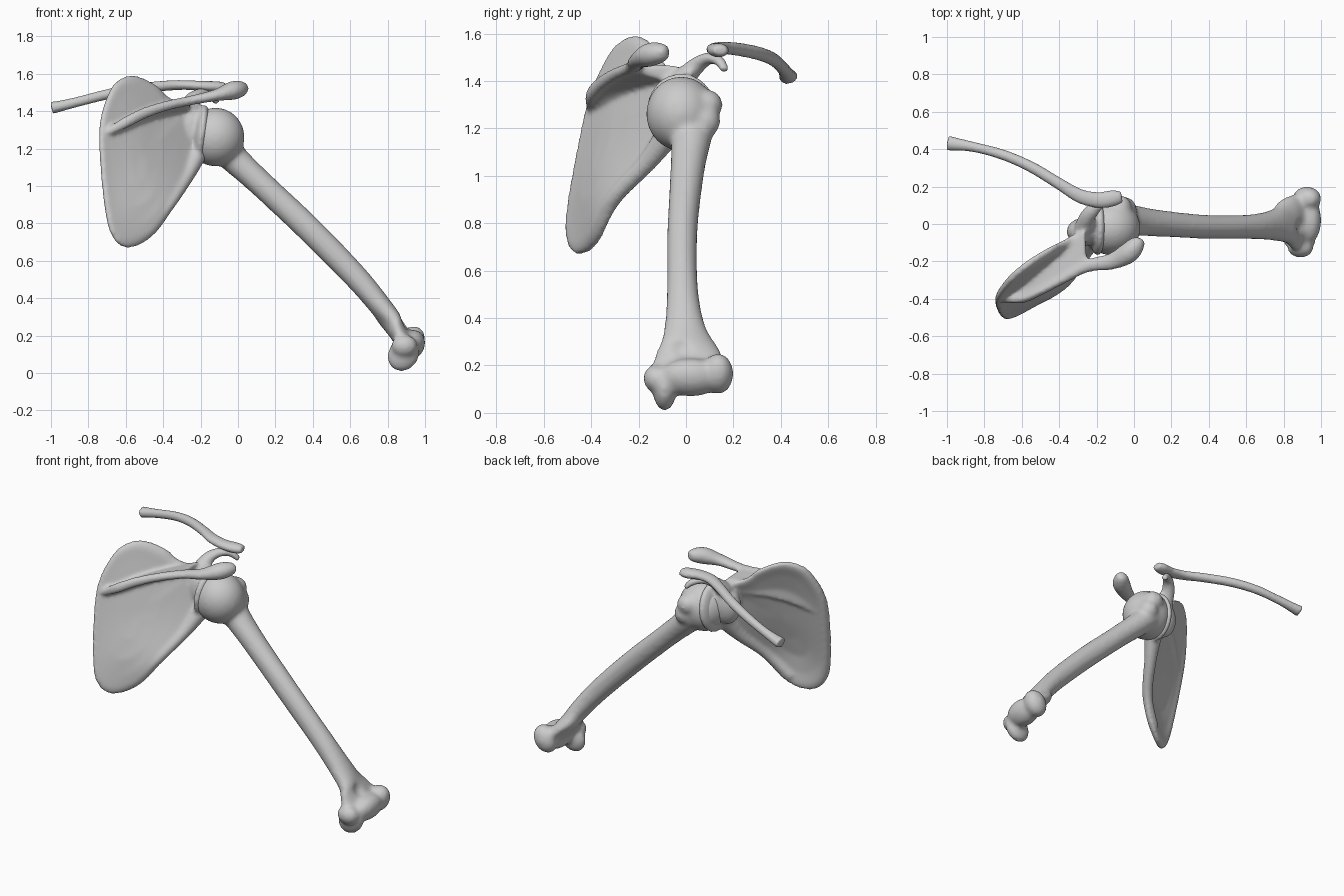
import bpy, bmesh
from math import cos, sin, pi, exp
from mathutils import Vector, Matrix

if "Cube" in bpy.data.objects:
    bpy.data.objects.remove(bpy.data.objects["Cube"])


def spline(pts, n, closed=False):
    """Catmull-Rom through tuples of any length."""
    out, c = [], len(pts)
    at = lambda i: Vector(pts[i % c] if closed else pts[max(0, min(c - 1, i))])
    for i in range(c if closed else c - 1):
        a, b, d, e = at(i - 1), at(i), at(i + 1), at(i + 2)
        for k in range(n):
            t = k / n
            out.append(0.5 * (2 * b + (d - a) * t + (2 * a - 5 * b + 4 * d - e) * t * t
                              + (3 * b - a - 3 * d + e) * t ** 3))
    if not closed:
        out.append(at(c - 1))
    return out


def loft(bm, rings):
    vs = [[bm.verts.new(p) for p in r] for r in rings]
    m = len(vs[0])
    for a, b in zip(vs, vs[1:]):
        for i in range(m):
            j = (i + 1) % m
            bm.faces.new((a[i], a[j], b[j], b[i]))
    bm.faces.new(vs[0][::-1])
    bm.faces.new(vs[-1])


def tube(bm, pts, seg=24):
    """Elliptical tube; each point is x, y, z, side radius, upright radius."""
    s = spline(pts, 6)
    pos = [Vector(p[:3]) for p in s]
    rings = []
    for i, p in enumerate(pos):
        t = (pos[min(i + 1, len(pos) - 1)] - pos[max(i - 1, 0)]).normalized()
        u = t.cross(Vector((0, 0, 1))).normalized()
        v = u.cross(t)
        rings.append([p + u * s[i][3] * cos(2 * pi * k / seg) + v * s[i][4] * sin(2 * pi * k / seg)
                      for k in range(seg)])
    loft(bm, rings)


def ball(bm, c, r, turn=0):
    m = Matrix.Translation(c) @ Matrix.Rotation(turn, 4, 'Y') @ Matrix.Diagonal((*r, 1))
    bmesh.ops.create_uvsphere(bm, u_segments=32, v_segments=20, radius=1, matrix=m)


def make(name, bm):
    bmesh.ops.recalc_face_normals(bm, faces=bm.faces)
    me = bpy.data.meshes.new(name)
    bm.to_mesh(me)
    bm.free()
    ob = bpy.data.objects.new(name, me)
    bpy.context.collection.objects.link(ob)
    return ob


def fuse(ob, voxel=0.011, rounds=8, cutter=None):
    """Melt overlapping pieces into one smooth bone."""
    def remesh():
        m = ob.modifiers.new("fuse", 'REMESH')
        m.mode, m.voxel_size, m.use_smooth_shade = 'VOXEL', voxel, True
    remesh()
    if cutter:
        b = ob.modifiers.new("hollow", 'BOOLEAN')
        b.operation, b.object = 'DIFFERENCE', cutter
        remesh()
    s = ob.modifiers.new("soften", 'SMOOTH')
    s.factor, s.iterations = 0.5, rounds


# Humerus: shaft, head, tubercles and elbow condyles
bm = bmesh.new()
tube(bm, [(-.09, .025, 1.22, .10, .09), (-.02, .02, 1.145, .085, .078), (.12, .005, 1.015, .072, .07),
          (.38, -.015, .77, .064, .07), (.62, -.015, .525, .066, .066), (.76, -.005, .36, .088, .06),
          (.83, .01, .26, .135, .055), (.89, .01, .17, .165, .05)])
ball(bm, (-.12, -.02, 1.262), (.155, .148, .157))
ball(bm, (-.08, .085, 1.30), (.07, .07, .065))
ball(bm, (-.05, .075, 1.23), (.065, .07, .07))
ball(bm, (.885, -.09, .10), (.082, .05, .095), .6)
ball(bm, (.89, -.125, .145), (.07, .055, .06))
ball(bm, (.925, .02, .15), (.072, .13, .085), .6)
ball(bm, (.925, .135, .165), (.072, .065, .09), .5)
humerus = make("upper_arm_bone", bm)
bm = bmesh.new()
ball(bm, (.925, -.02, .285), (.06, .065, .055), .8)
cutter = make("elbow_hollow_cutter", bm)
cutter.hide_render = True
cutter.hide_viewport = True
fuse(humerus, .011, 10, cutter)

# Clavicle: S-shaped rod, flattened at the shoulder end
bm = bmesh.new()
tube(bm, [(-.995, .432, 1.418, .042, .034), (-.96, .428, 1.425, .036, .03), (-.85, .41, 1.452, .027, .027),
          (-.70, .37, 1.49, .028, .028), (-.55, .305, 1.517, .03, .029), (-.40, .215, 1.535, .032, .028),
          (-.29, .15, 1.54, .038, .026), (-.19, .128, 1.535, .043, .027), (-.11, .138, 1.53, .044, .03),
          (-.065, .145, 1.53, .03, .022)])
fuse(make("collar_bone", bm), .009, 6)


# Scapula: curved blade following a tilted sheet
def sheet(x, z):
    return -.18 + .7 * x + .23 * z - .08 * exp(-((x + .34) ** 2 + (z - .87) ** 2) / .05)


bm = bmesh.new()
outline = spline([(-.55, 1.59), (-.44, 1.54), (-.37, 1.475), (-.28, 1.44), (-.20, 1.43), (-.19, 1.15),
                  (-.34, .89), (-.46, .73), (-.59, .67), (-.675, .735), (-.715, .90), (-.74, 1.18),
                  (-.735, 1.36), (-.685, 1.51), (-.63, 1.572)], 6, True)
steps = [(.03, .018), (.3, .018), (.55, .018), (.78, .022), (.92, .028), (.98, .022), (1, .012)]
mid = Vector((-.5, 1.17))
rings = []
for side, order in ((-1, steps), (1, steps[::-1])):
    for f, t in order:
        flat = [mid + (p - mid) * f for p in outline]
        rings.append([(q.x, sheet(*q) - .035 * (1 - f * f) + side * t, q.y) for q in flat])
loft(bm, rings)

# Thick outer border, neck and socket
tube(bm, [(x, sheet(x, z), z, r, r) for x, z, r in
          ((-.21, 1.2, .06), (-.27, 1.06, .04), (-.37, .9, .033), (-.49, .75, .03))])
ball(bm, (-.26, -.04, 1.30), (.10, .075, .13))
ball(bm, (-.195, -.02, 1.275), (.045, .148, .16), .12)

# Spine web rising off the blade, ending in the acromion
ridge = [(-.70, -.40, 1.285, .02, .02), (-.60, -.40, 1.34, .024, .03), (-.50, -.36, 1.39, .022, .03),
         (-.38, -.295, 1.43, .025, .027), (-.25, -.225, 1.458, .034, .026), (-.12, -.20, 1.485, .045, .032),
         (-.03, -.155, 1.51, .056, .05), (.015, -.105, 1.52, .045, .042), (.03, -.075, 1.522, .025, .025)]
tube(bm, ridge)
web = []
for x, y, z, *_ in spline(ridge[:5], 5):
    bx, bz = x - .03 * (x + .7), z - .03
    by = sheet(bx, bz)
    web.append([(x, y, z - .017), (x, y, z + .017), (bx, by, bz + .04), (bx, by, bz - .04)])
loft(bm, web)

# Coracoid hook
tube(bm, [(-.27, -.02, 1.40, .05, .05), (-.245, .045, 1.465, .042, .036), (-.20, .095, 1.495, .034, .026),
          (-.15, .14, 1.485, .026, .022), (-.11, .165, 1.445, .02, .018)])
fuse(make("shoulder_blade", bm), .011, 8)
